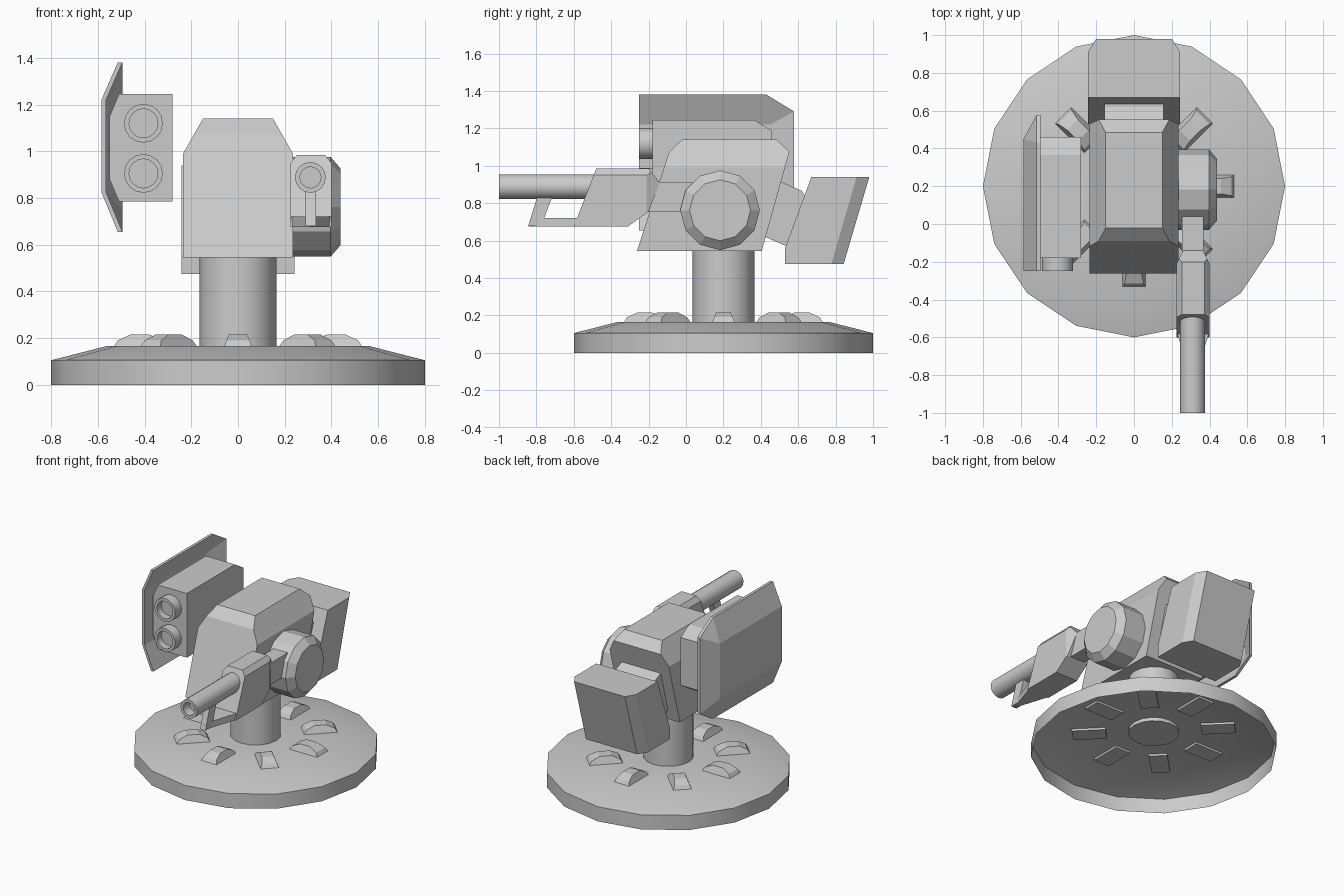
import bpy, bmesh, math
from mathutils import Vector

if "Cube" in bpy.data.objects:
    bpy.data.objects.remove(bpy.data.objects["Cube"])


def finish(bm, name, smooth=False):
    bmesh.ops.recalc_face_normals(bm, faces=bm.faces[:])
    me = bpy.data.meshes.new(name)
    bm.to_mesh(me)
    bm.free()
    ob = bpy.data.objects.new(name, me)
    bpy.context.collection.objects.link(ob)
    if smooth:
        bpy.ops.object.select_all(action='DESELECT')
        ob.select_set(True)
        bpy.context.view_layer.objects.active = ob
        bpy.ops.object.shade_smooth_by_angle(angle=math.radians(25))
    return ob


def lathe(name, profile, centre, axis='Z', n=16, smooth=True):
    """Revolve (radius, height) points; radius 0 closes an end."""
    bm = bmesh.new()
    rings = []
    for r, h in profile:
        ring = []
        for i in range(1 if r == 0 else n):
            t = 2 * math.pi * i / n
            a, b = r * math.cos(t), r * math.sin(t)
            p = {'X': (h, a, b), 'Y': (a, h, b), 'Z': (a, b, h)}[axis]
            ring.append(bm.verts.new(Vector(p) + Vector(centre)))
        rings.append(ring)
    for p, q in zip(rings, rings[1:]):
        for i in range(n):
            j = (i + 1) % n
            loop = [p[i % len(p)], p[j % len(p)], q[j % len(q)], q[i % len(q)]]
            bm.faces.new(list(dict.fromkeys(loop)))
    return finish(bm, name, smooth)


def prism(name, axis, pts, lo, hi, cuts=()):
    """Extrude a profile along an axis, then slice off corners (point, outward normal)."""
    bm = bmesh.new()
    put = (lambda p, h: (h, p[0], p[1])) if axis == 'X' else (lambda p, h: (p[0], h, p[1]))
    a = [bm.verts.new(put(p, lo)) for p in pts]
    b = [bm.verts.new(put(p, hi)) for p in pts]
    bm.faces.new(a)
    bm.faces.new(b)
    for i in range(len(pts)):
        j = (i + 1) % len(pts)
        bm.faces.new((a[i], a[j], b[j], b[i]))
    for co, no in cuts:
        bmesh.ops.bisect_plane(bm, geom=bm.verts[:] + bm.edges[:] + bm.faces[:], dist=1e-5,
                               plane_co=co, plane_no=Vector(no).normalized(), clear_outer=True)
        bmesh.ops.holes_fill(bm, edges=[e for e in bm.edges if e.is_boundary], sides=0)
    return finish(bm, name)


def both(co, no, cx=0.0):
    """A cut and its mirror image about x = cx."""
    return [(co, no), ((2 * cx - co[0], co[1], co[2]), (-no[0], no[1], no[2]))]


# Base: open-bottomed shell, and the post
lathe("base_plate", [(.8, 0), (.8, .105), (.565, .165), (.16, .165)], (0, .2, 0))
lathe("post", [(0, .14), (.165, .14), (.165, .56), (0, .56)], (0, .2, 0))

# Eight clamps around the base
for k in range(8):
    clamp = prism(f"base_clamp_{k}", 'Y',
                  [(.53, .15), (.53, .165), (.515, .19), (.46, .215),
                   (.38, .215), (.325, .19), (.31, .165), (.31, .15)], -.06, .06,
                  [((0, .06, .165), (0, .05, .02)), ((0, -.06, .165), (0, -.05, .02))])
    clamp.location = (0, .2, 0)
    clamp.rotation_euler.z = k * math.pi / 4

# Main housing with chamfered upper sides
prism("housing", 'X', [(-.262, .545), (-.09, 1.075), (-.02, 1.14), (.485, 1.14),
                       (.553, 1.075), (.405, .545)], -.235, .235,
      both((.235, 0, .99), (.15, 0, .085)))

# Rear counterweight and its neck
prism("rear_neck", 'X', [(.45, .94), (.62, .865), (.66, .8), (.56, .56), (.40, .63)], -.155, .155)
prism("rear_box", 'X', [(.53, .475), (.53, .56), (.67, .94), (.98, .94), (.843, .475)], -.243, .243,
      both((.243, .912, .94), (.0326, .02, -.0058)))

# Shoulder drum on the right
lathe("shoulder_drum", [(0, .225), (.213, .225), (.213, .397), (.163, .44), (0, .44)],
      (0, .182, .762), 'X', 12, False)

# Gun: arm, receiver, barrel and front guard
GX = .3125
prism("gun_arm", 'X', [(-.25, .755), (-.25, .91), (.045, .91), (.045, .755)], .255, .368)
prism("gun_receiver", 'X', [(-.48, .985), (-.2, .985), (-.14, .91), (-.2, .755),
                            (-.31, .675), (-.6, .675)], .225, .40,
      both((.40, 0, .95), (.035, 0, .028), GX) + both((.40, -.21, 0), (.06, .03, 0), GX))
lathe("gun_barrel", [(0, -.45), (.066, -.45), (.066, -1), (.045, -1), (.045, -.93), (0, -.93)],
      (.31, 0, .888), 'Y')
prism("guard_bar", 'X', [(-.55, .675), (-.845, .675), (-.831, .72), (-.55, .72)], .225, .40,
      both((.40, -.57, 0), (.21, -.0675, 0), GX))
prism("guard_strut", 'X', [(-.843, .68), (-.795, .835), (-.715, .835), (-.76, .715), (-.76, .68)],
      .29, .333)

# Launcher pod on the left with two tubes
prism("launcher_pod", 'Y', [(-.28, .785), (-.28, 1.245), (-.51, 1.245), (-.55, 1.15),
                            (-.55, .88), (-.51, .785)], -.18, .46,
      [((0, .365, 1.245), (0, .055, .09)), ((0, .365, .785), (0, .055, -.09))])
for k, z in enumerate((.905, 1.12)):
    lathe(f"launch_tube_{k}", [(0, -.15), (.083, -.15), (.083, -.25), (.062, -.25),
                               (.062, -.2), (0, -.2)], (-.405, 0, z), 'Y')

# Shield: folded sheet, bent inward at top, bottom and back
bm = bmesh.new()
rim = [bm.verts.new((-.515, y, z)) for y, z in
       ((-.25, .655), (.43, .655), (.578, .745), (.578, 1.29), (.43, 1.38), (-.25, 1.38))]
mid = [bm.verts.new((-.585, y, z)) for y, z in
       ((-.25, .825), (.45, .825), (.45, 1.22), (-.25, 1.22))]
for f in ((mid[0], mid[1], mid[2], mid[3]), (rim[0], rim[1], mid[1], mid[0]),
          (rim[1], rim[2], mid[1]), (rim[2], rim[3], mid[2], mid[1]),
          (rim[3], rim[4], mid[2]), (rim[4], rim[5], mid[3], mid[2])):
    bm.faces.new(f)
skin = bm.faces[:]
inner = bmesh.ops.extrude_face_region(bm, geom=skin, use_keep_orig=True)
for v in inner['geom']:
    if isinstance(v, bmesh.types.BMVert):
        v.co.x += .02
finish(bm, "shield")
